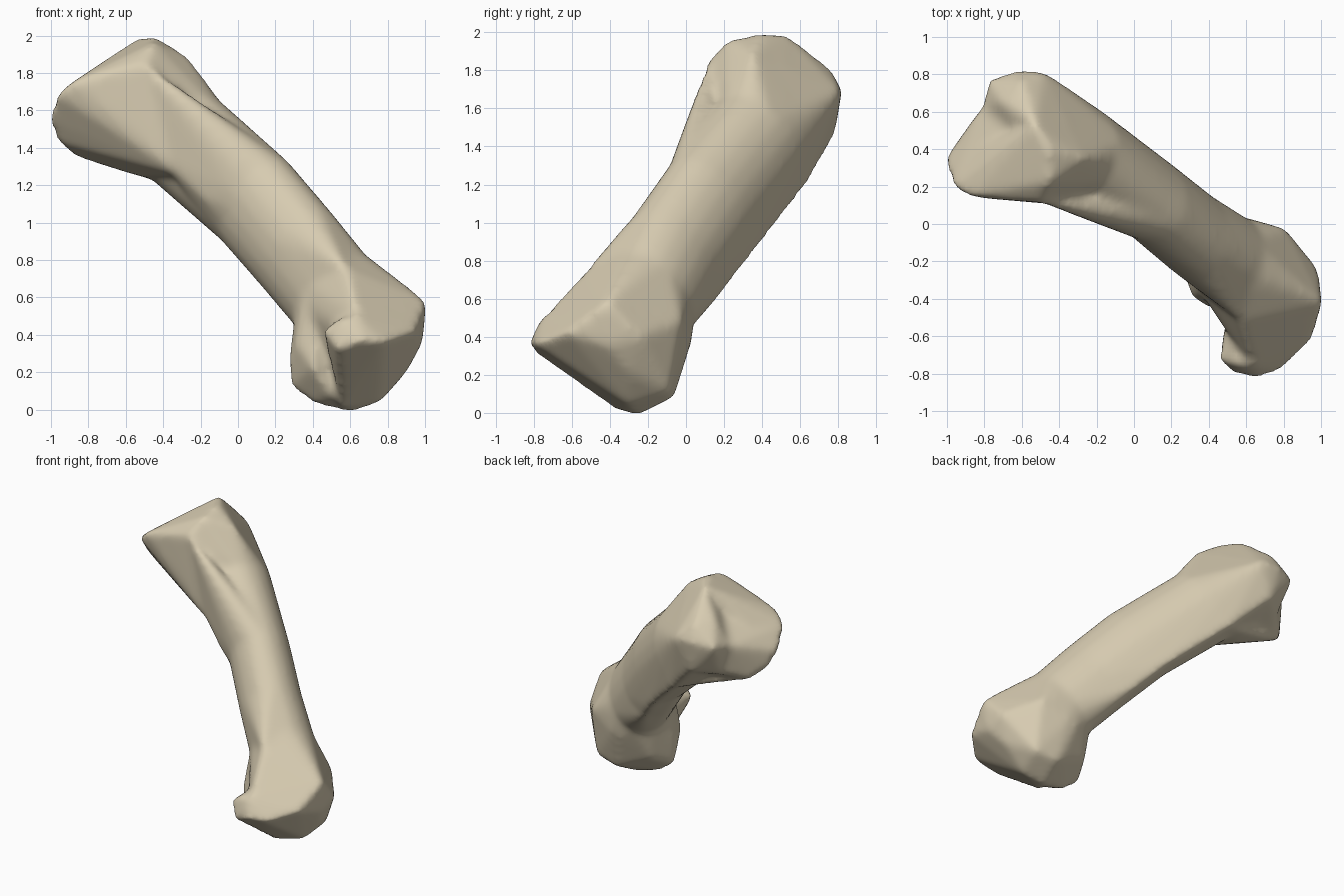
import bpy, bmesh, math
from mathutils import Vector

if "Cube" in bpy.data.objects:
    bpy.data.objects.remove(bpy.data.objects["Cube"])

# Oval cross-section of the shaft, square to its axis
AXIS = Vector((.58, -.46, -.66)).normalized()
LONG = Vector((.41, -.55, .73))
LONG = (LONG - AXIS * LONG.dot(AXIS)).normalized()
SHORT = AXIS.cross(LONG)


def ring(centre, a, b, *ridge, n=20):
    turns = [2 * math.pi * i / n for i in range(n)]
    oval = [Vector(centre) + LONG * a * math.cos(t) + SHORT * b * math.sin(t) for t in turns]
    return oval + [Vector(p) for p in ridge]


bm = bmesh.new()


def add_hull(points):
    part = bmesh.new()
    for p in points:
        part.verts.new(p)
    out = bmesh.ops.convex_hull(part, input=part.verts)
    spare = {g for g in out["geom_interior"] + out["geom_unused"] if isinstance(g, bmesh.types.BMVert)}
    bmesh.ops.delete(part, geom=list(spare), context='VERTS')
    bmesh.ops.recalc_face_normals(part, faces=part.faces)
    mesh = bpy.data.meshes.new("hull")
    part.to_mesh(mesh)
    part.free()
    bm.from_mesh(mesh)
    bpy.data.meshes.remove(mesh)


# Shaft, with a rear ridge and a front ridge near the lower end
rings = [ring((-.29, .39, 1.45), .3, .24, (-.32, .63, 1.19)),
         ring((.09, .13, 1.115), .305, .215, (.02, .39, .88)),
         ring((.31, -.05, .86), .3, .22, (.19, .24, .69), (.5, -.38, .89)),
         ring((.5, -.18, .63), .29, .23, (.57, -.52, .76))]
for r, s in zip(rings, rings[1:]):
    add_hull(r + s)

# Upper end: broad crown, side flange, rear knob, the web between them and a flare into the shaft
crown = [(-.45, .4, 2), (-.45, .22, 1.96), (-.53, .53, 1.99), (-.27, .35, 1.89),
         (-.5, .115, 1.85), (-.4, .125, 1.62), (-.43, .13, 1.36), (-.6, .4, 1.27)]
flange = [(-.65, .125, 1.76), (-.88, .145, 1.755), (-.97, .19, 1.69), (-1.02, .33, 1.55),
          (-.97, .4, 1.43), (-.89, .49, 1.36), (-.7, .145, 1.55)]
rear_knob = [(-.6, .76, 1.81), (-.63, .82, 1.69), (-.78, .77, 1.67), (-.7, .65, 1.83),
             (-.48, .815, 1.69), (-.58, .78, 1.45), (-.76, .65, 1.5)]
web = [(-.81, .63, 1.65), (-.74, .64, 1.42), (-.65, .6, 1.78), (-.6, .45, 1.3)]
flare = [(-.3, .095, 1.25), (-.19, .04, 1.13)]
add_hull(crown + flange + rings[0] + flare[:1])
add_hull(crown[4:7] + flare + rings[1])
add_hull(crown + rear_knob + rings[0])
add_hull(flange + web)
add_hull(crown + rear_knob + web)

# Lower end: outer condyle, its front knob, and the inner condyle
outer = [(.64, -.765, .49), (.66, -.825, .37), (.78, -.79, .36), (.95, -.63, .42),
         (1.01, -.42, .58), (.985, -.24, .4), (.985, -.4, .35), (.91, -.3, .21),
         (.81, -.025, .48), (.81, -.09, .11), (.76, -.3, .04), (.6, -.25, -.015),
         (.55, -.36, .01), (.66, -.55, .17), (.62, -.06, .08), (.6, .03, .38)]
knob = [(.455, -.73, .42), (.465, -.66, .36), (.53, -.8, .32), (.55, -.76, .49), (.52, -.62, .47)]
inner = [(.27, -.28, .24), (.285, -.26, .12), (.4, -.28, .03), (.6, -.25, -.015),
         (.5, -.4, .07), (.6, -.06, .1), (.31, -.39, .35), (.4, -.45, .22),
         (.55, .03, .36), (.36, -.1, .2)]
add_hull(outer + rings[-1])
add_hull(knob + outer)
add_hull(inner + rings[-1][:-1])

mesh = bpy.data.meshes.new("bone")
bm.to_mesh(mesh)
bm.free()
bone = bpy.data.objects.new("bone", mesh)
bpy.context.collection.objects.link(bone)
bpy.context.view_layer.objects.active = bone
bone.select_set(True)

# Fuse the parts into one soft surface
remesh = bone.modifiers.new("fuse", 'REMESH')
remesh.mode = 'VOXEL'
remesh.voxel_size = .022
soften = bone.modifiers.new("soften", 'SMOOTH')
soften.factor = .5
soften.iterations = 12
bpy.ops.object.convert(target='MESH')

# Bone colour
mat = bpy.data.materials.new("warm_ivory")
mat.use_nodes = True
colour = (.68, .6, .44, 1)
mat.diffuse_color = colour
mat.node_tree.nodes["Principled BSDF"].inputs["Base Color"].default_value = colour
bone.data.materials.clear()
bone.data.materials.append(mat)
bpy.ops.object.shade_smooth()
